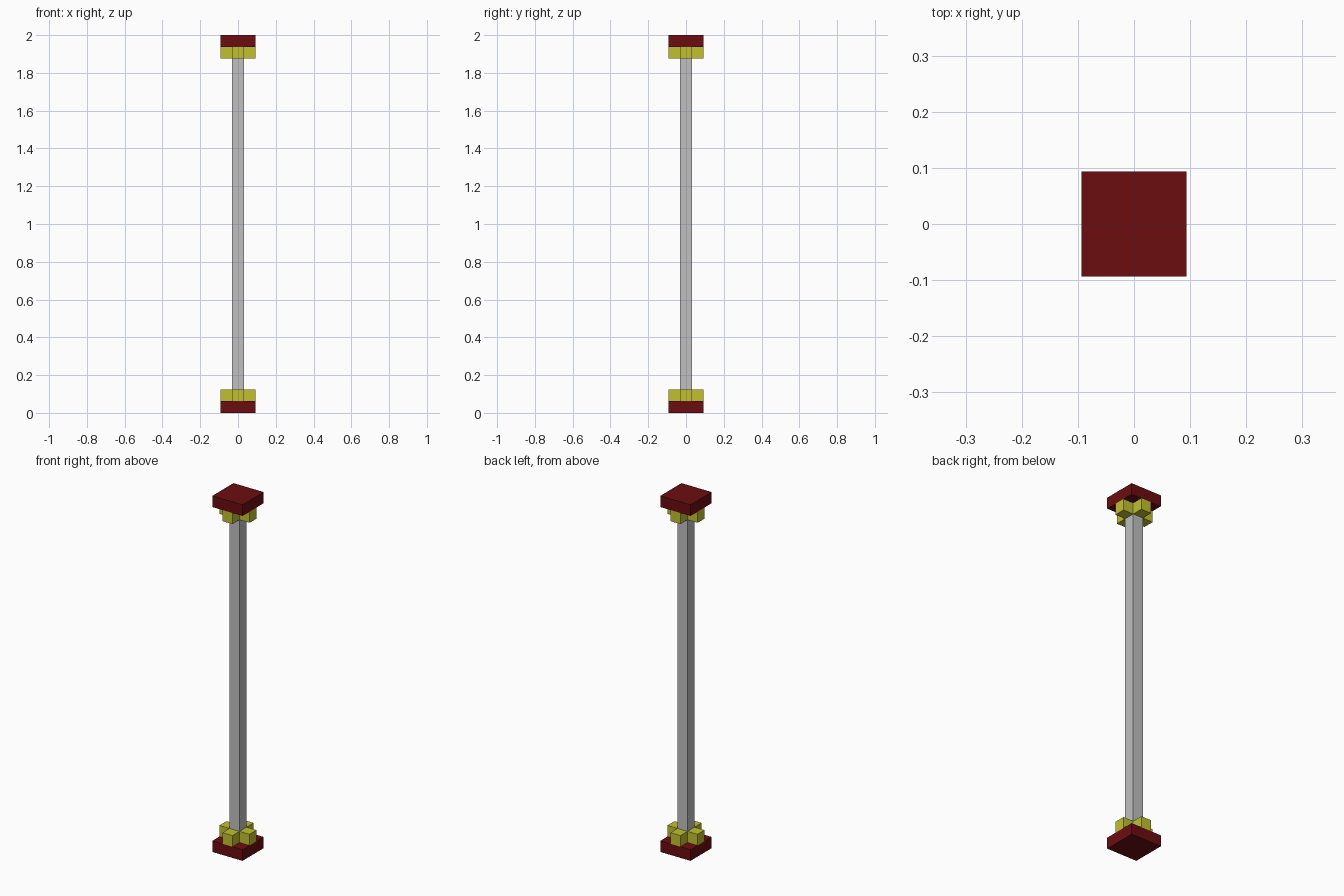
import bpy
import bmesh

default = bpy.data.objects.get("Cube")
if default:
    bpy.data.objects.remove(default, do_unlink=True)

U = 2 / 32            # block size
HEIGHT = 32 * U


def material(name, rgb):
    mat = bpy.data.materials.new(name)
    mat.use_nodes = True
    colour = (*rgb, 1)
    mat.diffuse_color = colour
    mat.node_tree.nodes["Principled BSDF"].inputs["Base Color"].default_value = colour
    return mat


red = material("dark red", (0.15, 0.004, 0.005))
yellow = material("yellow", (0.53, 0.53, 0.03))
grey = material("grey", (0.53, 0.53, 0.53))


def prism(name, outline, bottom, top, mat):
    """Extrude an outline, given in blocks, between two heights."""
    bm = bmesh.new()
    face = bm.faces.new([bm.verts.new((x * U, y * U, bottom)) for x, y in outline])
    result = bmesh.ops.extrude_face_region(bm, geom=[face])
    verts = [v for v in result["geom"] if isinstance(v, bmesh.types.BMVert)]
    bmesh.ops.translate(bm, verts=verts, vec=(0, 0, top - bottom))
    bmesh.ops.recalc_face_normals(bm, faces=bm.faces)
    mesh = bpy.data.meshes.new(name)
    bm.to_mesh(mesh)
    bm.free()
    mesh.materials.append(mat)
    obj = bpy.data.objects.new(name, mesh)
    bpy.context.collection.objects.link(obj)
    return obj


def square(half):
    return [(-half, -half), (half, -half), (half, half), (-half, half)]


# Plus-shaped outline: one arm turned through four quarter turns
cross = []
arm = [(0.5, -0.5), (1.5, -0.5), (1.5, 0.5)]
for quarter in range(4):
    cross += arm
    arm = [(-y, x) for x, y in arm]

# Square shaft between the two collars
prism("shaft", square(0.5), 2 * U, HEIGHT - 2 * U, grey)

# Square plate and cross-shaped collar at each end
prism("base_plate", square(1.5), 0, U, red)
prism("base_collar", cross, U, 2 * U, yellow)
prism("top_collar", cross, HEIGHT - 2 * U, HEIGHT - U, yellow)
prism("top_plate", square(1.5), HEIGHT - U, HEIGHT, red)
